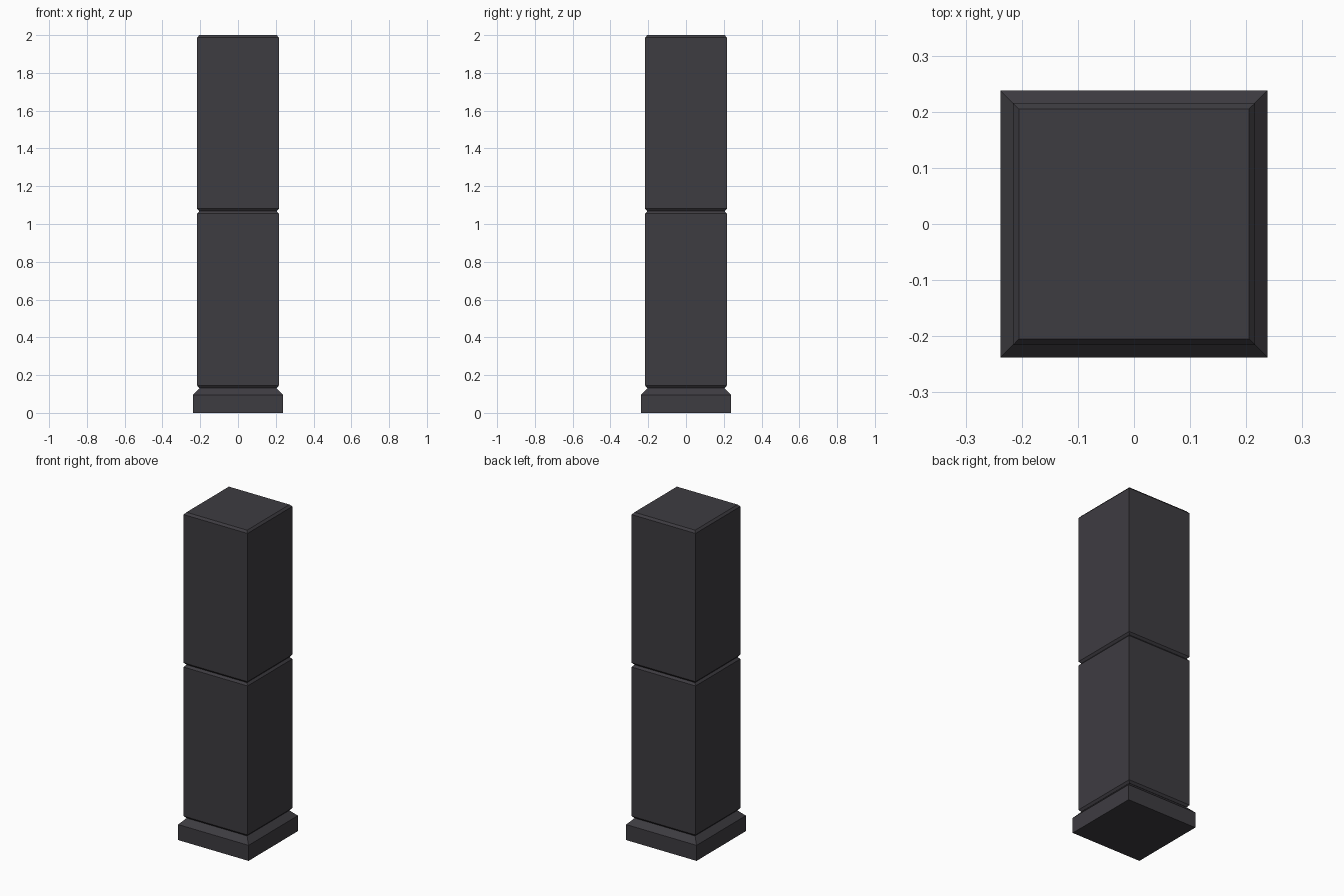
import bpy, bmesh

if "Cube" in bpy.data.objects:
    bpy.data.objects.remove(bpy.data.objects["Cube"])

stone = bpy.data.materials.new("charcoal stone")
stone.diffuse_color = (0.048, 0.045, 0.053, 1)
stone.use_nodes = True
stone.node_tree.nodes["Principled BSDF"].inputs["Base Color"].default_value = stone.diffuse_color


def square_stack(name, profile):
    """Closed square solid from (half width, height) rings, bottom to top."""
    bm = bmesh.new()
    corners = [(-1, -1), (1, -1), (1, 1), (-1, 1)]
    rings = [[bm.verts.new((x * h, y * h, z)) for x, y in corners]
             for h, z in profile]
    bm.faces.new(rings[0][::-1])
    bm.faces.new(rings[-1])
    for low, high in zip(rings, rings[1:]):
        for i in range(4):
            j = (i + 1) % 4
            bm.faces.new((low[i], low[j], high[j], high[i]))
    mesh = bpy.data.meshes.new(name)
    bm.to_mesh(mesh)
    bm.free()
    mesh.materials.append(stone)
    obj = bpy.data.objects.new(name, mesh)
    bpy.context.collection.objects.link(obj)
    return obj


# Plinth with sloped upper edge
square_stack("plinth", [(0.238, 0), (0.238, 0.095), (0.204, 0.131)])

# Two pillar blocks with chamfered top and bottom edges
WIDE, NARROW, CHAMFER = 0.216, 0.205, 0.013
for name, z0, z1 in (("lower_block", 0.131, 1.068), ("upper_block", 1.068, 2.0)):
    square_stack(name, [(NARROW, z0), (WIDE, z0 + CHAMFER),
                        (WIDE, z1 - CHAMFER), (NARROW, z1)])
